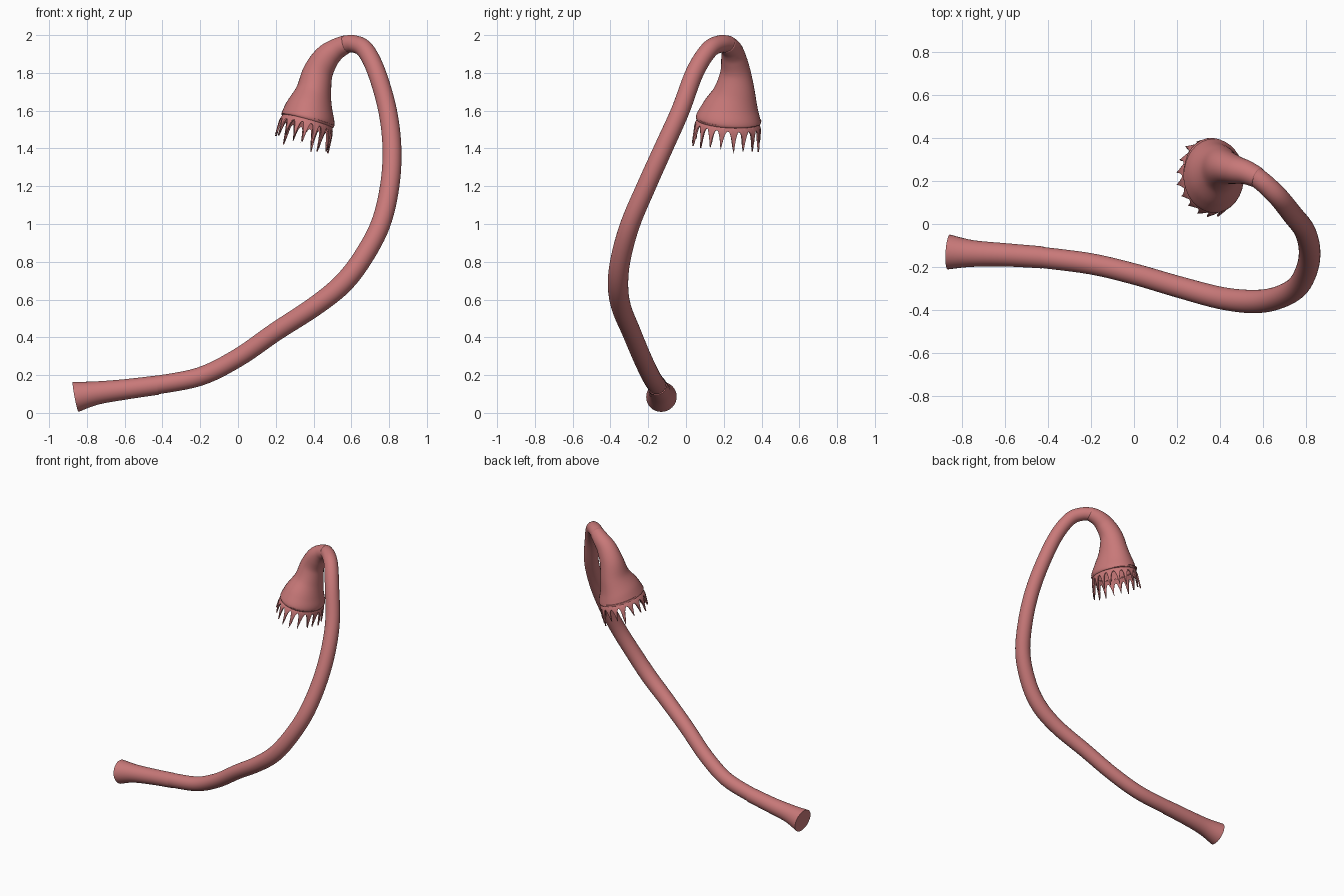
import bpy, bmesh, math, random
from mathutils import Vector

if "Cube" in bpy.data.objects:
    bpy.data.objects.remove(bpy.data.objects["Cube"])

random.seed(4)
SEG = 32
mat = bpy.data.materials.new("flesh_pink")
mat.diffuse_color = (0.58, 0.19, 0.19, 1)
mat.use_nodes = True
mat.node_tree.nodes["Principled BSDF"].inputs["Base Color"].default_value = mat.diffuse_color


def spline(pts, steps=6):
    """Catmull-Rom through rows of (x, y, z, radius_u, radius_v)."""
    out = []
    for i in range(len(pts) - 1):
        p0, p1 = pts[max(i - 1, 0)], pts[i]
        p2, p3 = pts[i + 1], pts[min(i + 2, len(pts) - 1)]
        for s in range(steps):
            t = s / steps
            out.append([0.5 * (2 * b + (c - a) * t + (2 * a - 5 * b + 4 * c - d) * t * t
                               + (3 * b - a - 3 * c + d) * t ** 3)
                        for a, b, c, d in zip(p0, p1, p2, p3)])
    return out + [list(pts[-1])]


def frame(t):
    t = t.normalized()
    v = Vector((0, 1, 0))
    v = (v - t * v.dot(t)).normalized()
    return v.cross(t), v, t


def finish(bm, name, thick=0):
    bmesh.ops.recalc_face_normals(bm, faces=bm.faces)
    me = bpy.data.meshes.new(name)
    bm.to_mesh(me)
    bm.free()
    ob = bpy.data.objects.new(name, me)
    bpy.context.collection.objects.link(ob)
    me.materials.append(mat)
    bpy.context.view_layer.objects.active = ob
    ob.select_set(True)
    bpy.ops.object.shade_smooth_by_angle(angle=math.radians(50))
    ob.select_set(False)
    if thick:
        m = ob.modifiers.new("thickness", 'SOLIDIFY')
        m.thickness = thick
        m.offset = -1
    return ob


def bridge(bm, rings):
    for a, b in zip(rings, rings[1:]):
        n = len(a)
        for j in range(n):
            bm.faces.new((a[j], a[(j + 1) % n], b[(j + 1) % n], b[j]))


def sweep(name, pts, end_dir=None, cap=False, thick=0):
    rows = spline(pts)
    c = [Vector(r[:3]) for r in rows]
    bm = bmesh.new()
    rings = []
    for i, r in enumerate(rows):
        t = (c[min(i + 1, len(c) - 1)] - c[max(i - 1, 0)]).normalized()
        if end_dir is not None:
            k = (i / (len(c) - 1)) ** 3
            t = t.lerp(end_dir, k)
        u, v, _ = frame(t)
        rings.append([bm.verts.new(c[i] + u * r[3] * math.cos(a) + v * r[4] * math.sin(a))
                      for a in (2 * math.pi * j / SEG for j in range(SEG))])
    bridge(bm, rings)
    if cap:
        bm.faces.new(rings[0])
    return finish(bm, name, thick)


def round_pts(rows):
    return [(x, y, z, r, r) for x, y, z, r in rows]


# Flared foot of the stalk
sweep("flared_foot", round_pts([
    (-.86, -.13, .085, .081), (-.75, -.137, .105, .062),
    (-.6, -.143, .124, .054), (-.425, -.155, .147, .051)]), cap=True)

# Long curved stalk
sweep("stalk", round_pts([
    (-.43, -.155, .147, .049), (-.2, -.185, .193, .049), (0, -.232, .292, .049),
    (.2, -.29, .43, .05), (.4, -.343, .56, .052), (.55, -.36, .68, .054),
    (.66, -.345, .82, .053), (.755, -.295, 1.0, .052), (.803, -.21, 1.2, .051),
    (.815, -.12, 1.4, .05), (.792, -.03, 1.6, .049), (.735, .045, 1.8, .048),
    (.675, .12, 1.92, .047), (.615, .18, 1.953, .046), (.56, .225, 1.95, .046)]))

# Drooping bell, ending in a tilted oval rim
down = Vector((-.25, -.09, -1)).normalized()
rim = Vector((.37, .225, 1.555))
sweep("bell", [
    (.575, .215, 1.953, .048, .048), (.52, .24, 1.925, .057, .056),
    (.468, .252, 1.88, .069, .066), (.422, .262, 1.8, .08, .082),
    (.4, .256, 1.7, .095, .112), (.378, .236, 1.61, .128, .152),
    (*rim, .144, .173), (*(rim + down * .012), .136, .165)],
    end_dir=down, thick=.012)

# Ragged fringe of tapering teeth around the mouth
u, v, d = frame(down)
TEETH, STEPS, ROWS = 18, 12, 6
bm = bmesh.new()
cols = []
for k in range(TEETH):
    tip = random.uniform(.075, .12)
    lean = random.uniform(-.06, .06)
    flare = random.uniform(-.02, .1)
    for s in range(STEPS):
        off = abs(s / STEPS - .5) * 2
        spike = (1 - off) ** 2.2
        cols.append((2 * math.pi * (k + s / STEPS) / TEETH,
                     .026 + tip * spike, lean * spike, flare * spike))
rings = []
for r in range(ROWS + 1):
    f = r / ROWS
    ring = []
    for a, length, lean, flare in cols:
        b = a + lean * f * f
        k = .95 + .09 * math.sin(min(f * length / .03, 1.6)) + flare * f * f
        ring.append(bm.verts.new(rim + d * (.006 + length * f)
                                 + u * .141 * k * math.cos(b) + v * .17 * k * math.sin(b)))
    rings.append(ring)
bridge(bm, rings)
finish(bm, "fringe", .009)
